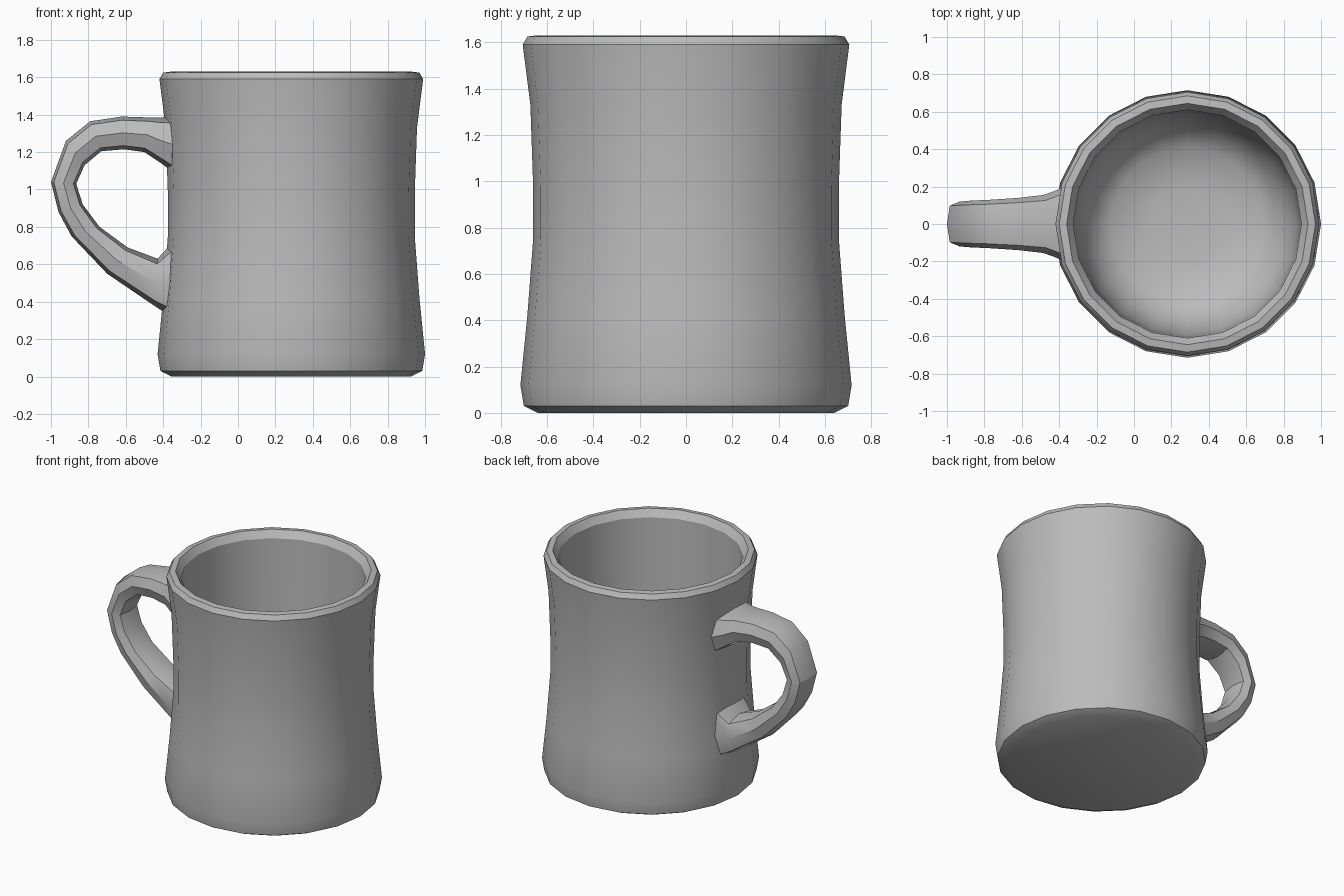
import bpy
import bmesh
from math import cos, sin, pi, radians

if "Cube" in bpy.data.objects:
    bpy.data.objects.remove(bpy.data.objects["Cube"], do_unlink=True)

SIDES = 20          # facets around the cup
CUP_X = 0.285       # cup axis, offset to balance the handle

glaze = bpy.data.materials.new("grey_glaze")
glaze.use_nodes = True
colour = (0.5, 0.5, 0.5, 1)
glaze.diffuse_color = colour
for node in glaze.node_tree.nodes:
    if node.type == 'BSDF_PRINCIPLED':
        node.inputs["Base Color"].default_value = colour
        node.inputs["Roughness"].default_value = 0.6


def loft(name, rings, x=0.0):
    """Skin a list of equal closed rings, cap both ends, shade smooth."""
    bm = bmesh.new()
    loops = [[bm.verts.new(p) for p in ring] for ring in rings]
    for a, b in zip(loops, loops[1:]):
        for i in range(len(a)):
            j = (i + 1) % len(a)
            bm.faces.new((a[i], a[j], b[j], b[i]))
    bm.faces.new(loops[0])
    bm.faces.new(loops[-1])
    bmesh.ops.recalc_face_normals(bm, faces=bm.faces)
    mesh = bpy.data.meshes.new(name)
    bm.to_mesh(mesh)
    bm.free()
    mesh.materials.append(glaze)
    obj = bpy.data.objects.new(name, mesh)
    obj.location.x = x
    bpy.context.collection.objects.link(obj)
    bpy.ops.object.select_all(action='DESELECT')
    obj.select_set(True)
    bpy.context.view_layer.objects.active = obj
    bpy.ops.object.shade_smooth_by_angle(angle=radians(32))
    return obj


# Cup: waisted outer wall, bevelled rim, then the hollow down to a rounded floor
profile = [
    (0.64, 0.0), (0.70, 0.03), (0.715, 0.12), (0.685, 0.42), (0.66, 0.75),
    (0.66, 0.98), (0.672, 1.33), (0.705, 1.59), (0.685, 1.625), (0.645, 1.63),
    (0.61, 1.58), (0.60, 0.95), (0.59, 0.42), (0.52, 0.22), (0.41, 0.13),
    (0.2, 0.10),
]
loft("cup_body", [[(r * cos(2 * pi * i / SIDES), r * sin(2 * pi * i / SIDES), z)
                   for i in range(SIDES)] for r, z in profile], CUP_X)

# Handle: outer point, inner point and half width of each section
sections = [
    ((-0.33, 1.39), (-0.33, 1.08), 0.22),
    ((-0.42, 1.385), (-0.41, 1.14), 0.18),
    ((-0.47, 1.385), (-0.50, 1.20), 0.155),
    ((-0.62, 1.39), (-0.61, 1.215), 0.14),
    ((-0.79, 1.365), (-0.73, 1.205), 0.13),
    ((-0.92, 1.26), (-0.82, 1.13), 0.125),
    ((-1.00, 1.04), (-0.865, 1.03), 0.12),
    ((-0.96, 0.88), (-0.83, 0.92), 0.12),
    ((-0.89, 0.75), (-0.74, 0.80), 0.12),
    ((-0.70, 0.55), (-0.59, 0.69), 0.13),
    ((-0.45, 0.38), (-0.43, 0.63), 0.155),
    ((-0.33, 0.30), (-0.33, 0.74), 0.2),
]
rings = []
for (ox, oz), (ix, iz), half in sections:
    ring = []
    for k in range(8):
        a = pi * k / 4
        # squarish eight-sided section, full width at its middle
        t = 0.5 + 0.5 * max(-1, min(1, 1.1 * cos(a)))
        w = half * max(-1, min(1, 1.15 * sin(a)))
        ring.append((ix + (ox - ix) * t, w, iz + (oz - iz) * t))
    rings.append(ring)
loft("handle", rings)
